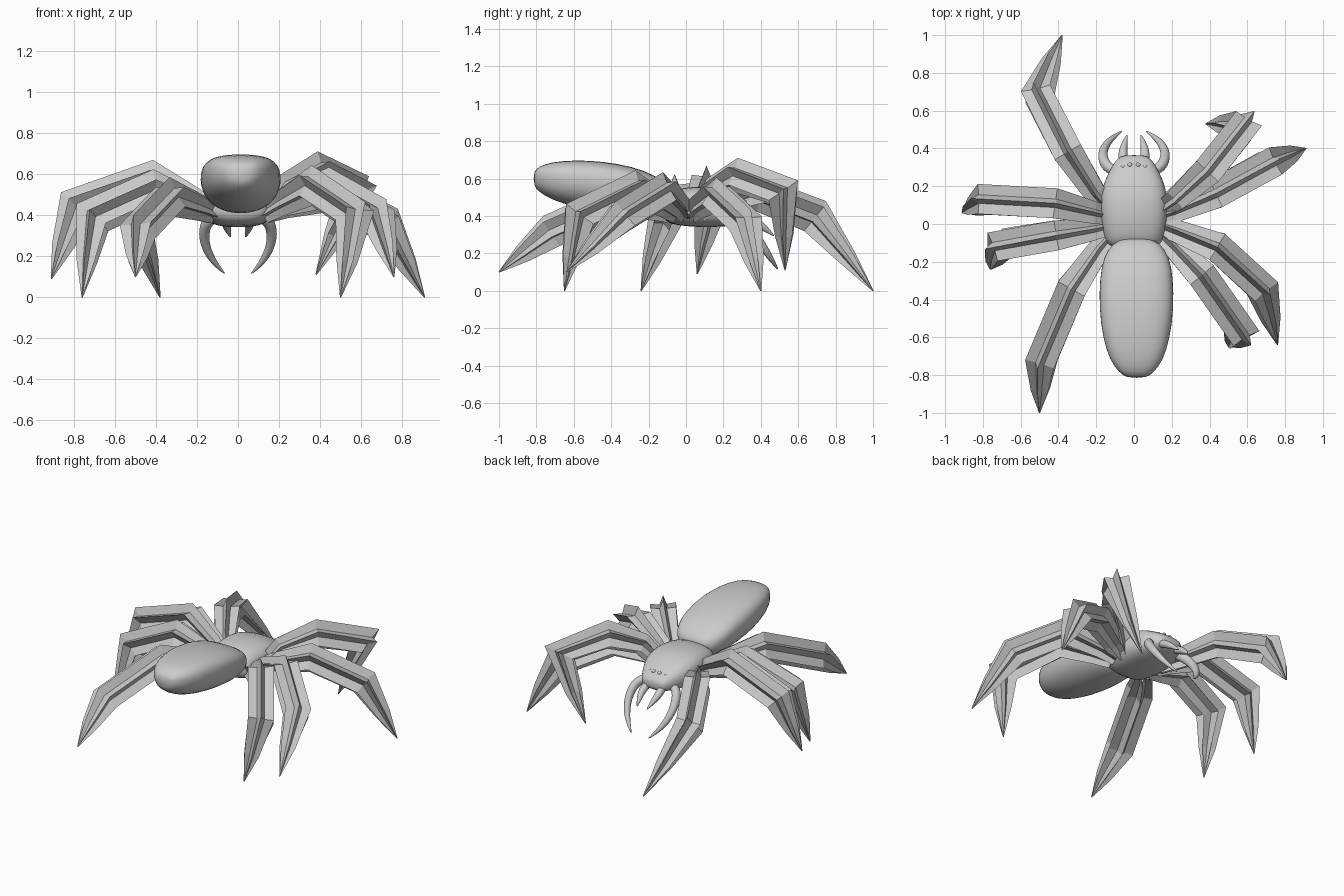
import bpy, bmesh, math
from mathutils import Vector


def finish(name, rings, smooth, subdiv=0):
    """Skin a list of rings into a closed mesh object."""
    bm = bmesh.new()
    vr = [[bm.verts.new(p) for p in r] for r in rings]
    n = len(vr[0])
    for a, b in zip(vr, vr[1:]):
        for i in range(n):
            j = (i + 1) % n
            bm.faces.new((a[i], a[j], b[j], b[i]))
    bm.faces.new(vr[0])
    bm.faces.new(vr[-1])
    bmesh.ops.recalc_face_normals(bm, faces=bm.faces)
    me = bpy.data.meshes.new(name)
    bm.to_mesh(me)
    bm.free()
    for p in me.polygons:
        p.use_smooth = smooth
    ob = bpy.data.objects.new(name, me)
    bpy.context.collection.objects.link(ob)
    if subdiv:
        m = ob.modifiers.new("Smooth", "SUBSURF")
        m.levels = m.render_levels = subdiv
    return ob


def body(name, stations, cx, top_power, low_power, waist=0.5, sides=20):
    """Loft rounded sections (y, half width, bottom z, top z) along y."""
    rings = []
    for y, w, z0, z1 in stations:
        ring = []
        zm = z0 + (z1 - z0) * waist
        for i in range(sides):
            a = 2 * math.pi * i / sides
            c, s = math.cos(a), math.sin(a)
            e = 2 / (top_power if s > 0 else low_power)
            h = z1 - zm if s > 0 else zm - z0
            ring.append((cx + w * math.copysign(abs(c) ** e, c), y,
                         zm + h * math.copysign(abs(s) ** e, s)))
        rings.append(ring)
    return finish(name, rings, True, 1)


def limb(name, pts, radii, sides, inner=1.0, smooth=False, subdiv=0):
    """Sweep a round or star section along a path with mitred joints."""
    pts = [Vector(p) for p in pts]
    d = pts[-2] - pts[0]
    side = Vector((d.x, d.y, 0)).normalized().cross(Vector((0, 0, 1)))
    rings = []
    for i, p in enumerate(pts):
        t0 = (p - pts[i - 1]).normalized() if i else (pts[1] - p).normalized()
        t1 = (pts[i + 1] - p).normalized() if i < len(pts) - 1 else t0
        t = (t0 + t1).normalized()
        s = (side - t * side.dot(t)).normalized()
        u = s.cross(t)
        miter = min(1.25, 1 / max(0.3, t.dot(t0)))
        ring = []
        for k in range(sides):
            a = 2 * math.pi * k / sides
            r = radii[i] * (inner if k % 2 else 1)
            ring.append(p + s * math.sin(a) * r + u * math.cos(a) * r * miter)
        rings.append(ring)
    return finish(name, rings, smooth, subdiv)


# Abdomen and head-thorax: y, half width, bottom, top
body("abdomen", [(-0.815, 0.05, 0.565, 0.635), (-0.79, 0.09, 0.53, 0.665),
                 (-0.72, 0.145, 0.485, 0.69), (-0.60, 0.18, 0.448, 0.70),
                 (-0.45, 0.20, 0.42, 0.695), (-0.28, 0.197, 0.405, 0.665),
                 (-0.17, 0.175, 0.41, 0.62), (-0.105, 0.13, 0.43, 0.575),
                 (-0.075, 0.07, 0.47, 0.54)], 0.013, 2.8, 2.1, 0.6)
body("head_thorax", [(-0.125, 0.11, 0.40, 0.49), (-0.105, 0.145, 0.37, 0.52),
                     (-0.06, 0.162, 0.35, 0.545), (0.05, 0.18, 0.34, 0.56),
                     (0.15, 0.178, 0.34, 0.555), (0.23, 0.158, 0.345, 0.53),
                     (0.30, 0.12, 0.355, 0.49), (0.35, 0.09, 0.37, 0.455),
                     (0.365, 0.05, 0.39, 0.43)], 0.0, 2.7, 2.7)

# Waist joining the two body parts
body("waist", [(-0.16, 0.05, 0.44, 0.53), (-0.06, 0.05, 0.42, 0.51)], 0.0, 2, 2)

# Eyes, pincers and mouth feelers, one set per side
for sx, tag in ((-1, "left"), (1, "right")):
    for k, (x, y, z, r) in enumerate([(0.022, 0.312, 0.475, 0.013), (0.058, 0.302, 0.471, 0.013),
                                      (0.09, 0.28, 0.468, 0.012)]):
        bpy.ops.mesh.primitive_uv_sphere_add(segments=12, ring_count=8, radius=r,
                                             location=(sx * x, y, z))
        bpy.context.object.name = f"eye_{tag}_{k + 1}"
        bpy.ops.object.shade_smooth()
    limb(f"pincer_{tag}",
         [(sx * x, y, z) for x, y, z in [(0.08, 0.27, 0.40), (0.135, 0.295, 0.385), (0.164, 0.335, 0.345),
                                         (0.167, 0.39, 0.27), (0.132, 0.445, 0.185), (0.06, 0.495, 0.11)]],
         [0.026, 0.031, 0.030, 0.025, 0.019, 0.003], 10, 1, True, 2)
    limb(f"feeler_{tag}",
         [(sx * x, y, z) for x, y, z in [(0.05, 0.31, 0.40), (0.06, 0.36, 0.375),
                                         (0.056, 0.41, 0.345), (0.035, 0.475, 0.29)]],
         [0.026, 0.027, 0.022, 0.003], 10, 1, True, 2)

# Legs: root, first bend, top knee, lower knee, tip
legs = {
    "left_leg_1": [(-0.13, 0.08, 0.41), (-0.21, 0.17, 0.45), (-0.35, 0.38, 0.52), (-0.51, 0.69, 0.40), (-0.38, 1.0, 0.0)],
    "left_leg_2": [(-0.13, 0.04, 0.41), (-0.22, 0.06, 0.47), (-0.42, 0.11, 0.57), (-0.79, 0.13, 0.44), (-0.91, 0.06, 0.09)],
    "left_leg_3": [(-0.13, -0.01, 0.41), (-0.22, -0.03, 0.45), (-0.41, -0.06, 0.525), (-0.71, -0.11, 0.39), (-0.76, -0.24, 0.0)],
    "left_leg_4": [(-0.12, -0.06, 0.41), (-0.19, -0.14, 0.44), (-0.33, -0.34, 0.49), (-0.49, -0.72, 0.32), (-0.50, -1.0, 0.10)],
    "right_leg_1": [(0.13, 0.07, 0.41), (0.23, 0.14, 0.54), (0.39, 0.28, 0.615), (0.58, 0.52, 0.53), (0.38, 0.53, 0.11)],
    "right_leg_2": [(0.13, 0.04, 0.41), (0.22, 0.07, 0.45), (0.43, 0.16, 0.51), (0.72, 0.32, 0.36), (0.91, 0.40, 0.0)],
    "right_leg_3": [(0.13, -0.01, 0.41), (0.22, -0.04, 0.46), (0.44, -0.12, 0.535), (0.68, -0.34, 0.40), (0.76, -0.64, 0.10)],
    "right_leg_4": [(0.13, -0.05, 0.41), (0.21, -0.12, 0.46), (0.36, -0.27, 0.545), (0.57, -0.57, 0.40), (0.50, -0.65, 0.0)],
}
for name, path in legs.items():
    knee, tip = Vector(path[3]), Vector(path[4])
    path.insert(4, knee.lerp(tip, 0.55))  # shin bulge
    limb(name, path, [0.052, 0.068, 0.092, 0.092, 0.053, 0.003], 12, 0.5)
